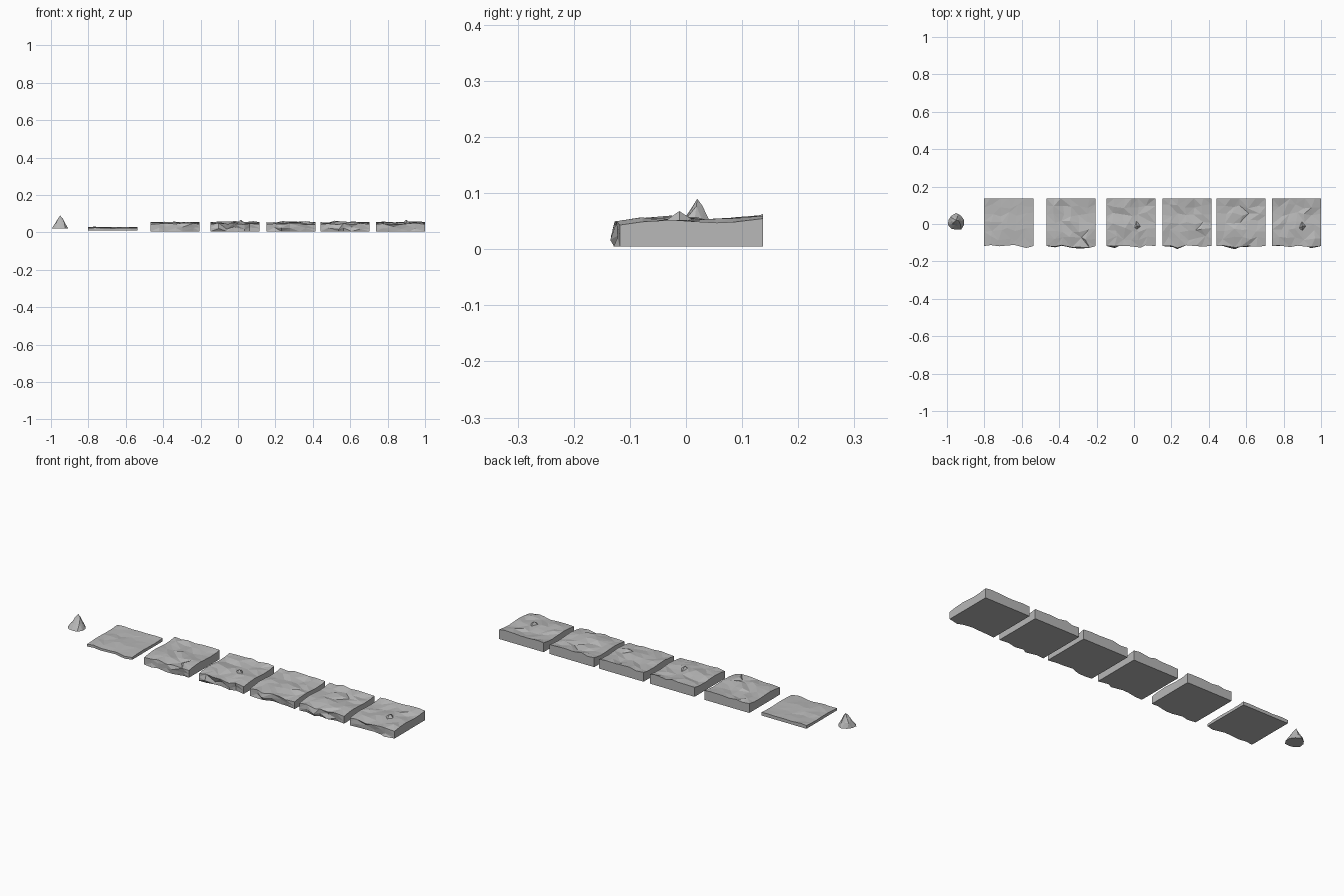
import bpy, bmesh, math, random
from mathutils import Vector, noise

cube = bpy.data.objects.get("Cube")
if cube:
    bpy.data.objects.remove(cube, do_unlink=True)

stone = bpy.data.materials.new("grey stone")
stone.use_nodes = True
GREY = (0.48, 0.48, 0.48, 1)
stone.diffuse_color = GREY
stone.node_tree.nodes["Principled BSDF"].inputs["Base Color"].default_value = GREY

BACK, FRONT = 0.137, -0.118


def finish(bm, name):
    bmesh.ops.recalc_face_normals(bm, faces=bm.faces)
    mesh = bpy.data.meshes.new(name)
    bm.to_mesh(mesh)
    bm.free()
    mesh.materials.append(stone)
    obj = bpy.data.objects.new(name, mesh)
    bpy.context.collection.objects.link(obj)
    return obj


def side_height(t):
    """Edge height shared by neighbouring slabs, t runs front to back."""
    return 0.046 + 0.007 * t + 0.004 * math.sin(t * 7.5 - 0.8)


def slab(name, x0, x1, seed, base=0.005, thin=False):
    rng = random.Random(seed)
    n = 6
    bm = bmesh.new()
    # uneven top surface
    top = []
    for j in range(n + 1):
        t = j / n
        row = []
        for i in range(n + 1):
            s = i / n
            inner_x, inner_y = 0 < i < n, 0 < j < n
            x = x0 + (x1 - x0) * s + (rng.uniform(-0.012, 0.012) if inner_x else 0)
            y = FRONT + (BACK - FRONT) * t + (rng.uniform(-0.012, 0.012) if inner_y else 0)
            if j == 0 and inner_x:
                y += rng.uniform(-0.010, 0.008)
            z = side_height(t)
            if inner_x:
                z += rng.uniform(-0.004, 0.008)
            if thin:
                z = 0.026 + (z - 0.05) * 0.45
            row.append(bm.verts.new((x, y, z)))
        top.append(row)
    for j in range(n):
        for i in range(n):
            a, b, c, d = top[j][i], top[j][i + 1], top[j + 1][i + 1], top[j + 1][i]
            tris = ((a, b, c), (a, c, d)) if rng.random() < 0.5 else ((a, b, d), (b, c, d))
            for tri in tris:
                bm.faces.new(tri)
    # flat underside with a ragged front edge
    front_low = []
    for v in top[0]:
        edge = v is top[0][0] or v is top[0][n]
        dy = 0 if edge or thin else rng.uniform(-0.006, 0.012)
        front_low.append(bm.verts.new((v.co.x, v.co.y + dy, base)))
    back_low = [bm.verts.new((v.co.x, BACK, base)) for v in top[n]]
    bm.faces.new(front_low + back_low[::-1])
    bm.faces.new(back_low + top[n][::-1])
    for k in (0, n):
        bm.faces.new([front_low[k], back_low[k]] + [top[j][k] for j in range(n, -1, -1)])
    # broken rock face at the front
    if thin:
        middle = None
        rows = [front_low, top[0]]
    else:
        middle = []
        for i, (lo, hi) in enumerate(zip(front_low, top[0])):
            co = lo.co.lerp(hi.co, rng.uniform(0.3, 0.7))
            if 0 < i < n:
                co.y += rng.uniform(-0.012, 0.008)
                co.y = max(co.y, -0.135)
            middle.append(bm.verts.new(co))
        rows = [front_low, middle, top[0]]
    for low, high in zip(rows, rows[1:]):
        for i in range(n):
            a, b, c, d = low[i], low[i + 1], high[i + 1], high[i]
            tris = ((a, b, c), (a, c, d)) if (i + len(rows)) % 2 else ((a, b, d), (b, c, d))
            for tri in tris:
                bm.faces.new(tri)
    return finish(bm, name)


def chip(name, x, y, z):
    """Small wedge of stone with a steep right flank."""
    bm = bmesh.new()
    points = [(-0.03, -0.02, -0.02), (0.0, 0.05, -0.02), (0.04, 0.0, -0.02),
              (0.005, -0.045, -0.02), (0.003, 0.0, 0.012)]
    verts = [bm.verts.new(Vector(p) + Vector((x, y, z))) for p in points]
    bmesh.ops.convex_hull(bm, input=verts)
    finish(bm, name)


def boulder(name, x, y, z0, radius, height):
    rng = random.Random(4)
    bm = bmesh.new()
    bmesh.ops.create_icosphere(bm, subdivisions=2, radius=1)
    for v in bm.verts:
        up = max(v.co.z, 0)
        spread = radius * (1 - 0.6 * up) * rng.uniform(0.85, 1.1)
        lift = height * up ** 1.2 * (rng.uniform(0.8, 1) if up < 0.99 else 1)
        v.co = (x + v.co.x * spread, y + v.co.y * spread + 0.01 * up, z0 + lift)
    # flat base
    low = [v for v in bm.verts if v.co.z <= z0 + 1e-6]
    bmesh.ops.delete(bm, geom=[f for f in bm.faces if all(v in low for v in f.verts)],
                     context='FACES')
    bmesh.ops.holes_fill(bm, edges=[e for e in bm.edges if e.is_boundary], sides=0)
    finish(bm, name)


slab("thin_slab", -0.802, -0.538, 1, base=0.011, thin=True)
starts = [-0.467, -0.146, 0.153, 0.442, 0.738]
for k, x in enumerate(starts):
    slab(f"cliff_slab_{k + 1}", x, x + 0.262, 10 + k)
chip("chip_middle", 0.012, -0.012, 0.056)
chip("chip_end", 0.896, -0.012, 0.056)
boulder("boulder", -0.951, 0.01, 0.022, 0.047, 0.068)
